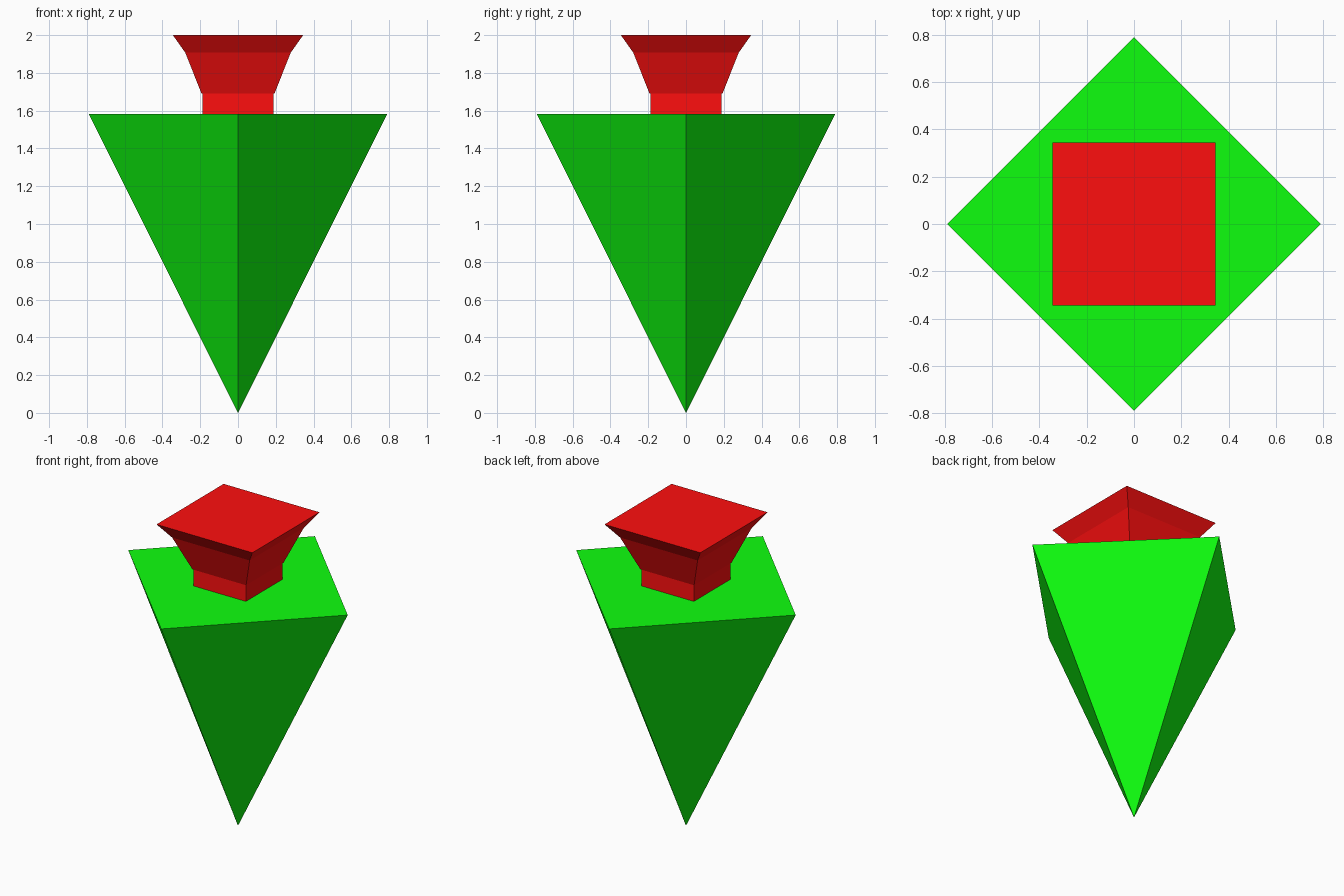
import bpy, bmesh

if "Cube" in bpy.data.objects:
    bpy.data.objects.remove(bpy.data.objects["Cube"])


def material(name, color):
    m = bpy.data.materials.new(name)
    m.diffuse_color = color
    m.use_nodes = True
    m.node_tree.nodes["Principled BSDF"].inputs["Base Color"].default_value = m.diffuse_color
    return m


def square_loft(name, corners, levels, mat):
    """Stack scaled copies of a square outline; levels are (half size, z)."""
    bm = bmesh.new()
    rings = []
    for h, z in levels:
        if h == 0:
            rings.append([bm.verts.new((0, 0, z))])
        else:
            rings.append([bm.verts.new((x * h, y * h, z)) for x, y in corners])
    for a, b in zip(rings, rings[1:]):
        for i in range(4):
            j = (i + 1) % 4
            bm.faces.new((a[0], b[j], b[i]) if len(a) == 1 else (a[i], a[j], b[j], b[i]))
    for ring in (rings[0], rings[-1]):
        if len(ring) == 4:
            bm.faces.new(ring)
    bmesh.ops.recalc_face_normals(bm, faces=bm.faces)
    me = bpy.data.meshes.new(name)
    bm.to_mesh(me)
    bm.free()
    me.materials.append(mat)
    ob = bpy.data.objects.new(name, me)
    bpy.context.collection.objects.link(ob)


DIAMOND = [(1, 0), (0, 1), (-1, 0), (0, -1)]
SQUARE = [(1, 1), (-1, 1), (-1, -1), (1, -1)]
green = material("green", (0.0046, 1.0, 0.0046, 1))
red = material("red", (1.0, 0.0046, 0.0046, 1))

# Inverted pyramid body, standing on its tip
square_loft("pyramid_body", DIAMOND, [(0, 0), (0.79, 1.582)], green)
# Straight neck on the flat top
square_loft("neck", SQUARE, [(0.189, 1.582), (0.189, 1.69)], red)
# Flared cap in two slopes
square_loft("flared_cap", SQUARE, [(0.193, 1.69), (0.279, 1.907), (0.345, 2.0)], red)
